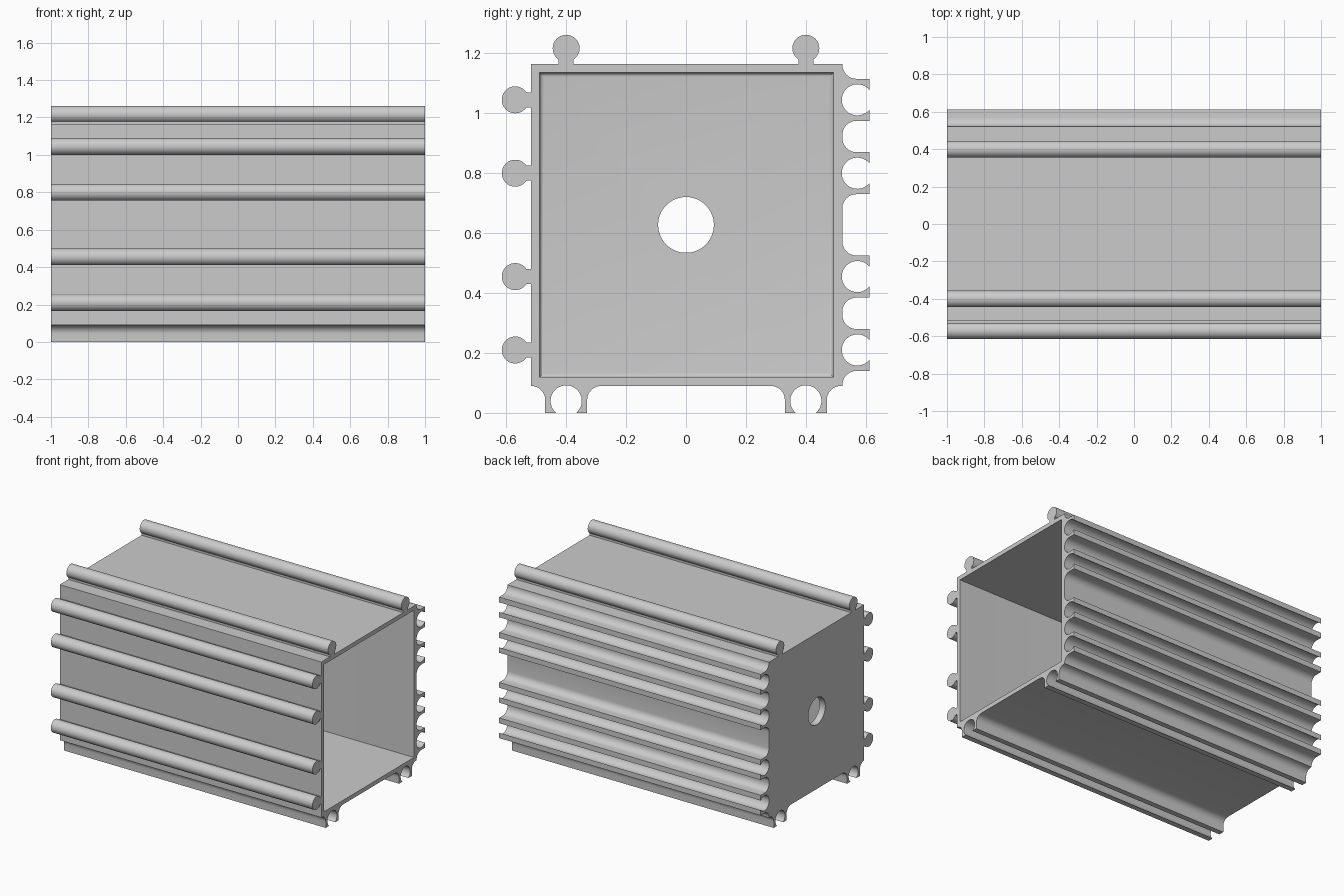
import bpy, bmesh
from math import pi, sin, cos, asin
from mathutils import Vector

if "Cube" in bpy.data.objects:
    bpy.data.objects.remove(bpy.data.objects["Cube"], do_unlink=True)

LENGTH = 2.0
Y0, Y1, Z0, Z1 = -0.518, 0.522, 0.09, 1.165   # outer shell
WALL, FLOOR, FILLET = 0.029, 0.045, 0.015
ROWS = [1.045, 0.8, 0.455, 0.21]              # heights of side rails
COLS = [-0.4, 0.4]                            # positions of top and bottom rails

grey = bpy.data.materials.new("light_grey")
grey.use_nodes = True
colour = (0.6, 0.6, 0.6, 1)
grey.diffuse_color = colour
grey.node_tree.nodes["Principled BSDF"].inputs["Base Color"].default_value = colour


def arc(cx, cy, r, a, b, n):
    return [(cx + r * cos(a + (b - a) * i / n), cy + r * sin(a + (b - a) * i / n))
            for i in range(n + 1)]


def rail(s):
    """Round bead on a narrow neck, as (along, outward) points."""
    r, lift, neck = 0.045, 0.052, 0.025
    a = asin(neck / r)
    bead = arc(s, lift, r, 1.5 * pi - a, a - pi / 2, 32)
    return [(s - neck, 0)] + bead + [(s + neck, 0)]


def socket(s):
    """Pair of flared arms around a round groove, as (along, outward) points."""
    r, lift, half, flare, height = 0.052, 0.05, 0.07, 0.047, 0.09
    a = asin((height - lift) / r)
    left = arc(s - half - flare, flare, flare, -pi / 2, 0, 8) + [(s - half, height)]
    right = [(2 * s - u, v) for u, v in reversed(left)]
    return left + arc(s, lift, r, pi - a, 2 * pi + a, 30) + right


def side(start, along, outward, shape, positions):
    """Corner followed by every rail or socket along one side of the outline."""
    points = [Vector(start)]
    for p in positions:
        origin = Vector(start) - Vector(along) * Vector(start).dot(Vector(along))
        points += [origin + Vector(along) * u + Vector(outward) * v for u, v in shape(p)]
    return points


def finish(name, bm):
    bmesh.ops.recalc_face_normals(bm, faces=bm.faces)
    mesh = bpy.data.meshes.new(name)
    bm.to_mesh(mesh)
    bm.free()
    mesh.materials.append(grey)
    obj = bpy.data.objects.new(name, mesh)
    bpy.context.collection.objects.link(obj)
    return obj


# Housing outline, walked clockwise: top, back, bottom, front
outline = side((Y0, Z1), (1, 0), (0, 1), rail, COLS)
outline += side((Y1, Z1), (0, -1), (1, 0), socket, [-z for z in ROWS])
outline += side((Y1, Z0), (-1, 0), (0, -1), socket, COLS)
outline += side((Y0, Z0), (0, 1), (-1, 0), rail, ROWS[::-1])

# Solid extrusion
bm = bmesh.new()
end = bm.faces.new([bm.verts.new((-LENGTH / 2, p.x, p.y)) for p in outline])
extruded = bmesh.ops.extrude_face_region(bm, geom=[end], use_keep_orig=True)
bmesh.ops.translate(bm, vec=(LENGTH, 0, 0),
                    verts=[g for g in extruded["geom"] if isinstance(g, bmesh.types.BMVert)])
housing = finish("interlocking_housing", bm)

# Cavity cutter, rounded where its walls meet the closed end
bm = bmesh.new()
bmesh.ops.create_cube(bm, size=1)
x_in, x_out = -LENGTH / 2 + FLOOR, LENGTH / 2 + 0.2
for v in bm.verts:
    v.co = (x_in if v.co.x < 0 else x_out,
            Y0 + WALL if v.co.y < 0 else Y1 - WALL,
            Z0 + WALL if v.co.z < 0 else Z1 - WALL)
edges = [e for e in bm.edges if all(v.co.x < 0 for v in e.verts)]
bmesh.ops.bevel(bm, geom=edges, offset=FILLET, segments=5, profile=0.5, affect='EDGES')
cavity = finish("cavity_cutter", bm)

# Cable hole cutter through the closed end
bpy.ops.mesh.primitive_cylinder_add(vertices=64, radius=0.093, depth=0.4,
                                    location=(-LENGTH / 2, 0, (Z0 + Z1) / 2),
                                    rotation=(0, pi / 2, 0))
hole = bpy.context.object
hole.name = "hole_cutter"
hole.data.materials.append(grey)

# Hollow out the housing
for cutter in (cavity, hole):
    cutter.hide_render = True
    mod = housing.modifiers.new("cut", 'BOOLEAN')
    mod.operation = 'DIFFERENCE'
    mod.solver = 'EXACT'
    mod.object = cutter
    bpy.ops.object.select_all(action='DESELECT')
    bpy.context.view_layer.objects.active = housing
    housing.select_set(True)
    bpy.ops.object.modifier_apply(modifier=mod.name)
    bpy.data.objects.remove(cutter, do_unlink=True)

bpy.ops.object.shade_smooth_by_angle(angle=0.5)
